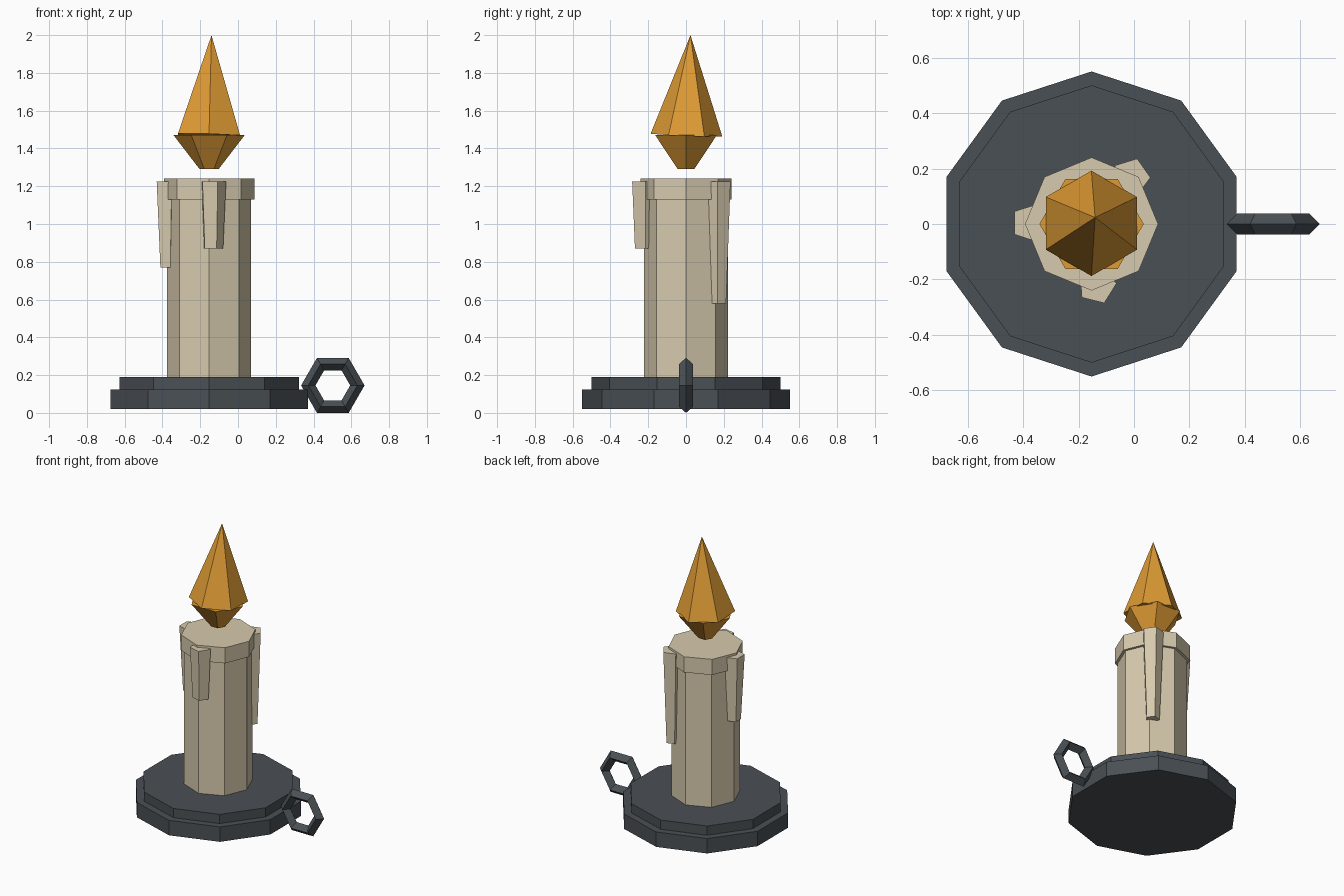
import bpy, math
from mathutils import Matrix

if "Cube" in bpy.data.objects:
    bpy.data.objects.remove(bpy.data.objects["Cube"])

CX = -0.153  # candle axis


def material(name, rgb):
    m = bpy.data.materials.new(name)
    m.diffuse_color = (*rgb, 1)
    m.use_nodes = True
    m.node_tree.nodes["Principled BSDF"].inputs["Base Color"].default_value = m.diffuse_color
    return m


iron = material("dark_iron", (0.068, 0.080, 0.090))
wax = material("cream_wax", (0.68, 0.59, 0.42))
fire = material("amber_flame", (0.74, 0.33, 0.035))


def frustum(name, mat, sides, r_low, r_high, z0, z1, x=CX, y=0.0, phase=90, tilt=(0, 0)):
    """Closed prism or cone with its first corner at the phase angle (degrees)."""
    bpy.ops.mesh.primitive_cone_add(vertices=sides, radius1=r_low, radius2=r_high, depth=z1 - z0)
    ob = bpy.context.object
    ob.name = name
    # the primitive's first corner points to +y
    ob.data.transform(Matrix.Rotation(math.radians(phase - 90), 4, 'Z'))
    ob.location = (x, y, (z0 + z1) / 2)
    ob.rotation_euler = (tilt[0], tilt[1], 0)
    ob.data.materials.append(mat)
    return ob


# Two-tier holder
frustum("holder_base", iron, 10, 0.55, 0.55, 0.02, 0.125)
frustum("holder_tier", iron, 10, 0.50, 0.50, 0.12, 0.19)

# Finger ring with diamond section
bpy.ops.mesh.primitive_torus_add(major_segments=6, minor_segments=4, major_radius=0.13,
                                 minor_radius=0.038, location=(0.502, 0, 0.1455),
                                 rotation=(math.pi / 2, 0, 0))
ring = bpy.context.object
ring.name = "finger_ring"
ring.data.materials.append(iron)

# Candle and its rim
frustum("candle_body", wax, 8, 0.222, 0.222, 0.17, 1.20)
frustum("candle_rim", wax, 8, 0.24, 0.24, 1.13, 1.24)

# Wax drips: angle round the candle, corner phase, lower end, lower radius
for i, (angle, phase, low, r) in enumerate([(179, 0, 0.77, 0.047),
                                            (275, 4, 0.87, 0.055),
                                            (50, -1, 0.58, 0.046)]):
    a = math.radians(angle)
    frustum(f"wax_drip_{i + 1}", wax, 5, r, 0.071, low, 1.225,
            x=CX + 0.22 * math.cos(a), y=0.22 * math.sin(a), phase=phase)

# Flame: flared cup below, slightly leaning point above
frustum("flame_cup", fire, 6, 0.05, 0.188, 1.29, 1.47, phase=0)
frustum("flame_point", fire, 6, 0.19, 0.0, 1.47, 2.0, x=CX + 0.006, y=0.013,
        tilt=(-0.04, 0.025))
